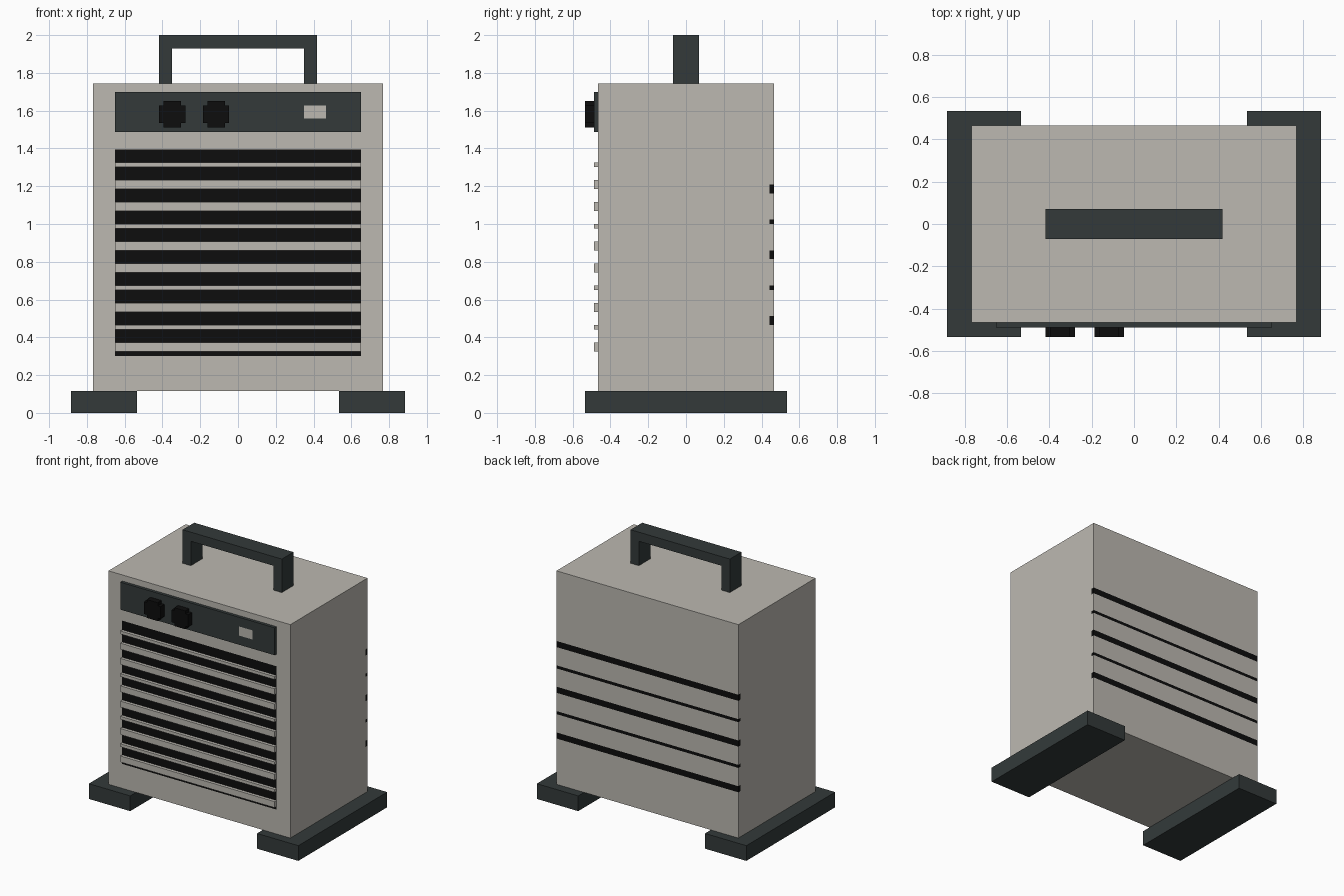
import bpy, bmesh
from mathutils import Vector

if "Cube" in bpy.data.objects:
    bpy.data.objects.remove(bpy.data.objects["Cube"])

U = 1 / 43  # size of one grid block; all sizes below are in blocks


def material(name, rgb):
    m = bpy.data.materials.new(name)
    m.diffuse_color = (*rgb, 1)
    m.use_nodes = True
    m.node_tree.nodes["Principled BSDF"].inputs["Base Color"].default_value = m.diffuse_color
    return m


BEIGE = material("warm grey", (0.503, 0.482, 0.440))
DARK = material("dark slate", (0.033, 0.042, 0.042))
BLACK = material("black", (0.004, 0.004, 0.004))


def add_box(bm, lo, hi):
    lo, hi = Vector(lo) * U, Vector(hi) * U
    verts = bmesh.ops.create_cube(bm, size=1)["verts"]
    for v in verts:
        v.co = (lo + hi) / 2 + v.co * (hi - lo)


def build(name, boxes, mats, cuts=(), rule=None):
    """Boxes, cut along (axis, position) planes; rule(centre, normal) picks the colour."""
    bm = bmesh.new()
    for lo, hi in boxes:
        add_box(bm, lo, hi)
    for axis, pos in cuts:
        co, no = Vector(), Vector()
        co[axis], no[axis] = pos * U, 1
        bmesh.ops.bisect_plane(bm, geom=bm.verts[:] + bm.edges[:] + bm.faces[:],
                               plane_co=co, plane_no=no)
    bm.normal_update()
    if rule:
        for f in bm.faces:
            f.material_index = int(rule(f.calc_center_median() / U, f.normal))
    me = bpy.data.meshes.new(name)
    bm.to_mesh(me)
    bm.free()
    for m in mats:
        me.materials.append(m)
    ob = bpy.data.objects.new(name, me)
    bpy.context.collection.objects.link(ob)
    return ob


def extrude_outline(name, pts, y0, y1, mat):
    """Front-view outline in x, z pushed through from y0 to y1."""
    bm = bmesh.new()
    face = bm.faces.new([bm.verts.new((x * U, y0 * U, z * U)) for x, z in pts])
    new = bmesh.ops.extrude_face_region(bm, geom=[face], use_keep_orig=True)["geom"]
    for v in new:
        if isinstance(v, bmesh.types.BMVert):
            v.co.y = y1 * U
    bmesh.ops.recalc_face_normals(bm, faces=bm.faces[:])
    me = bpy.data.meshes.new(name)
    bm.to_mesh(me)
    bm.free()
    me.materials.append(mat)
    ob = bpy.data.objects.new(name, me)
    bpy.context.collection.objects.link(ob)


# Housing with dark grille opening in front and vent stripes round the back edge
vents = [(20, 22), (28, 29), (35, 37), (43, 44), (50, 52)]


def housing_rule(c, n):
    front = n.y < -0.5 and abs(c.x) < 28 and 13 < c.z < 60
    back = c.y > 19 and abs(n.z) < 0.5 and any(a < c.z < b for a, b in vents)
    return front or back


build("housing", [((-33, -20, 5), (33, 20, 75))], [BEIGE, BLACK],
      [(0, -28), (0, 28), (1, 19), (2, 13), (2, 60)] + [(2, z) for v in vents for z in v],
      housing_rule)

# Grille slats
slats = [(14, 16), (19, 20), (23, 25), (28, 29), (32, 34),
         (37, 39), (42, 43), (46, 48), (51, 53), (56, 57)]
build("grille_slats", [((-28, -21, a), (28, -20, b)) for a, b in slats], [BEIGE])

# Control panel with a light indicator window
build("control_panel", [((-28, -21, 64), (28, -20, 73))], [DARK, BEIGE],
      [(0, 15), (0, 20), (2, 67), (2, 70)],
      lambda c, n: n.y < -0.5 and 15 < c.x < 20 and 67 < c.z < 70)

# Knobs with stepped corners
for side, cx in (("left", -15), ("right", -5)):
    quarter = [(3, 2), (2, 2), (2, 3)]
    ring = quarter + [(-x, z) for x, z in quarter[::-1]]
    ring += [(-x, -z) for x, z in ring]
    extrude_outline("knob_" + side, [(cx + x, 68 + z) for x, z in ring], -23, -21, BLACK)

# Carry handle
extrude_outline("carry_handle", [(-18, 75), (-18, 86), (18, 86), (18, 75),
                                 (15, 75), (15, 83), (-15, 83), (-15, 75)], -3, 3, DARK)

# Feet
for side, s in (("left", -1), ("right", 1)):
    x0, x1 = sorted((23 * s, 38 * s))
    build("foot_" + side, [((x0, -23, 0), (x1, 23, 5))], [DARK])
